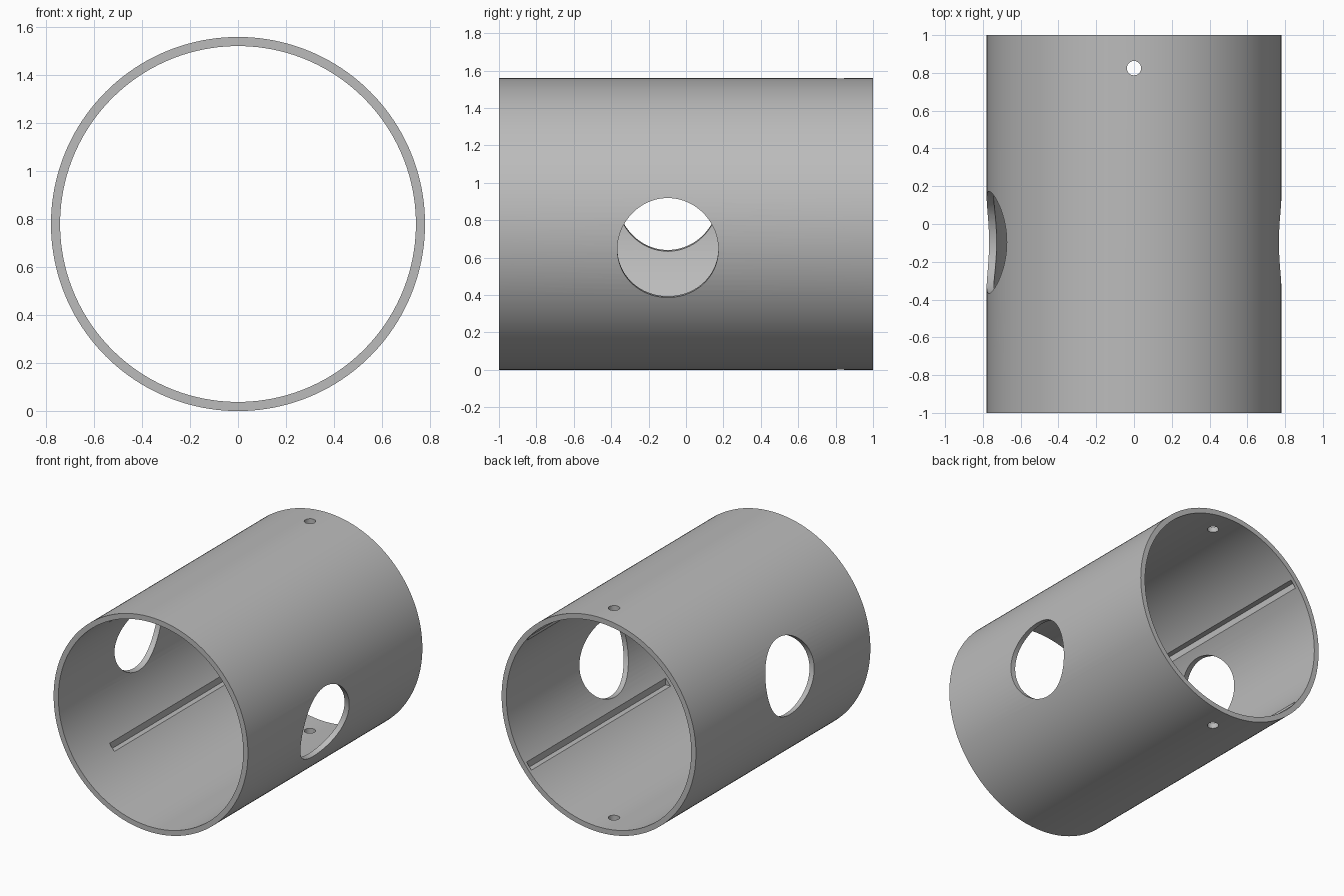
import bpy
from math import radians

OUTER, INNER, LENGTH = 0.78, 0.742, 2.0
AXIS_Z = OUTER

default = bpy.data.objects.get("Cube")
if default:
    bpy.data.objects.remove(default, do_unlink=True)


def cylinder(name, radius, depth, location, rotation, sides):
    bpy.ops.mesh.primitive_cylinder_add(vertices=sides, radius=radius, depth=depth,
                                        location=location, rotation=rotation)
    obj = bpy.context.object
    obj.name = name
    return obj


def box(name, size, location):
    bpy.ops.mesh.primitive_cube_add(size=1, location=location)
    obj = bpy.context.object
    obj.name = name
    obj.scale = size
    return obj


def cut(target, cutter):
    cutter.hide_render = True
    mod = target.modifiers.new(cutter.name, 'BOOLEAN')
    mod.operation = 'DIFFERENCE'
    mod.solver = 'EXACT'
    mod.object = cutter
    bpy.ops.object.select_all(action='DESELECT')
    target.select_set(True)
    bpy.context.view_layer.objects.active = target
    bpy.ops.object.modifier_apply(modifier=mod.name)
    bpy.data.objects.remove(cutter, do_unlink=True)


# Tube lying along y
along_y = (radians(90), 0, 0)
centre = (0, 0, AXIS_Z)
tube = cylinder("tube", OUTER, LENGTH, centre, along_y, 160)
cut(tube, cylinder("bore", INNER, LENGTH + 0.4, centre, along_y, 160))

# Box pocket whose corners bite four shallow grooves into the inner wall
start, end = -0.62, 0.975
cut(tube, box("pocket", (1.194, end - start, 0.978), (0, (start + end) / 2, AXIS_Z)))

# Large side opening, drilled right through at a slight tilt
cut(tube, cylinder("side_drill", 0.27, 3, (0, -0.097, AXIS_Z), (0, radians(100), 0), 96))

# Small pin hole through top and bottom
cut(tube, cylinder("pin_drill", 0.038, 3, (0, 0.825, AXIS_Z), (0, 0, 0), 32))

# Grey finish
grey = bpy.data.materials.new("grey")
grey.use_nodes = True
colour = (0.5, 0.5, 0.5, 1)
grey.diffuse_color = colour
grey.node_tree.nodes["Principled BSDF"].inputs["Base Color"].default_value = colour
tube.data.materials.clear()
tube.data.materials.append(grey)

bpy.ops.object.select_all(action='DESELECT')
tube.select_set(True)
bpy.context.view_layer.objects.active = tube
bpy.ops.object.transform_apply(location=True, rotation=True, scale=True)
bpy.ops.object.shade_smooth_by_angle(angle=radians(25))
